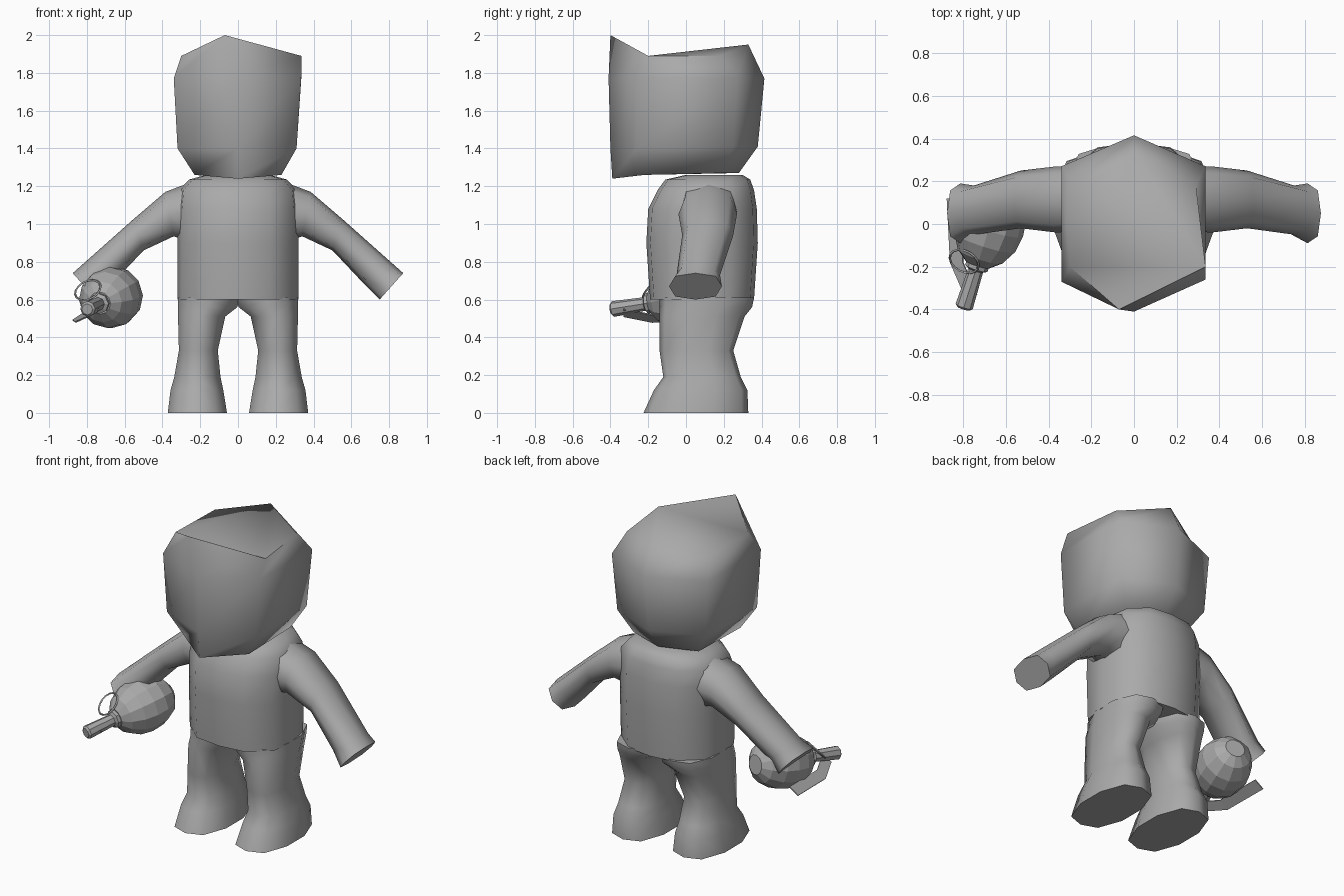
import bpy, bmesh, math
from mathutils import Vector

if "Cube" in bpy.data.objects:
    bpy.data.objects.remove(bpy.data.objects["Cube"])

grey = bpy.data.materials.new("mid_grey")
grey.diffuse_color = (0.4, 0.4, 0.4, 1)
grey.use_nodes = True
grey.node_tree.nodes["Principled BSDF"].inputs["Base Color"].default_value = grey.diffuse_color


def finish(name, bm, smooth=None):
    bmesh.ops.recalc_face_normals(bm, faces=bm.faces)
    me = bpy.data.meshes.new(name)
    bm.to_mesh(me)
    bm.free()
    ob = bpy.data.objects.new(name, me)
    bpy.context.collection.objects.link(ob)
    me.materials.append(grey)
    if smooth:
        for o in bpy.context.selected_objects:
            o.select_set(False)
        ob.select_set(True)
        bpy.context.view_layer.objects.active = ob
        bpy.ops.object.shade_smooth_by_angle(angle=math.radians(smooth))
    return ob


def loft(name, rings, smooth=None, mirror=False):
    """Skin a stack of equal rings and cap both ends."""
    bm = bmesh.new()
    sides = (1, -1) if mirror else (1,)
    for s in sides:
        vs = [[bm.verts.new((p[0] * s, p[1], p[2])) for p in r] for r in rings]
        n = len(vs[0])
        for a, b in zip(vs, vs[1:]):
            for i in range(n):
                j = (i + 1) % n
                bm.faces.new((a[i], a[j], b[j], b[i]))
        bm.faces.new(vs[0])
        bm.faces.new(vs[-1])
    return finish(name, bm, smooth)


def ring(centre, u, v, n=12, power=2.0, start=0.0):
    """Rounded-square ring spanned by the half axes u and v."""
    pts = []
    for i in range(n):
        a = start + math.tau * i / n
        c, s = math.cos(a), math.sin(a)
        k = (abs(c) ** power + abs(s) ** power) ** (-1 / power)
        pts.append(Vector(centre) + Vector(u) * (c * k) + Vector(v) * (s * k))
    return pts


def flat_ring(x0, x1, y0, y1, z, **kw):
    return ring(((x0 + x1) / 2, (y0 + y1) / 2, z),
                ((x1 - x0) / 2, 0, 0), (0, (y1 - y0) / 2, 0), **kw)


# Head: hexagonal, with a ridge down the front and an uneven crown
loft("head", [
    [(0, -.39, 1.24), (.23, -.22, 1.26), (.23, .2, 1.27),
     (0, .28, 1.27), (-.23, .2, 1.27), (-.23, -.22, 1.26)],
    [(0, -.4, 1.4), (.31, -.26, 1.4), (.31, .25, 1.41),
     (0, .38, 1.41), (-.32, .25, 1.41), (-.32, -.26, 1.4)],
    [(0, -.41, 1.77), (.335, -.26, 1.78), (.335, .27, 1.77),
     (0, .415, 1.77), (-.34, .27, 1.77), (-.34, -.27, 1.77)],
    [(-.07, -.4, 2), (.335, -.2, 1.89), (.29, .18, 1.89),
     (0, .33, 1.95), (-.29, .18, 1.89), (-.30, -.2, 1.89)],
], 75)

# Torso: rounded shirt with a straight hem
loft("torso", [flat_ring(-w, w, f, b, z, power=2.7) for w, f, b, z in (
    (.32, -.19, .36, .6), (.32, -.21, .38, .9), (.32, -.20, .375, 1.08),
    (.31, -.15, .36, 1.18), (.26, -.11, .34, 1.235), (.17, .0, .3, 1.26))], 60)

# Legs: flared feet, narrow knees, meeting in an arch
loft("legs", [flat_ring(x0, x1, f, b, z, n=10, power=2.6, start=math.pi / 10)
              for x0, x1, f, b, z in (
    (.055, .375, -.225, .33, 0), (.075, .36, -.17, .325, .12),
    (.09, .34, -.12, .29, .19), (.105, .315, -.14, .25, .33),
    (.065, .32, -.14, .31, .51), (0, .32, -.14, .35, .56),
    (-.01, .32, -.14, .36, .61))], 60, mirror=True)

# Arms: straight tapering sleeves ending in a flat cut hand
arm = []
for tx, tz, bx, bz, f, b in ((.20, 1.24, .24, .90, -.03, .27),
                             (.385, 1.17, .34, .935, -.04, .27),
                             (.56, 1.02, .50, .86, -.02, .25),
                             (.83, .78, .67, .68, -.05, .18),
                             (.875, .74, .75, .6, -.09, .19)):
    arm.append(ring(((tx + bx) / 2, (f + b) / 2, (tz + bz) / 2),
                    ((tx - bx) / 2, 0, (tz - bz) / 2), (0, (b - f) / 2, 0),
                    n=8, power=2.6))
loft("arms", arm, 60, mirror=True)

# Grenade body and neck share one tilted axis
axis = Vector((-.3, -.94, -.15)).normalized()
side = axis.cross(Vector((0, 0, 1))).normalized()
up = side.cross(axis)
mid = Vector((-.675, -.01, .61))


def around(t, r, n=12):
    return ring(mid + axis * t, side * r, up * r, n=n)


loft("grenade_body", [around(t, r) for t, r in (
    (-.2, .06), (-.16, .115), (-.08, .155), (0, .163), (.08, .15),
    (.15, .11), (.19, .06))])
loft("grenade_neck", [around(t, r, 8) for t, r in (
    (.17, .055), (.21, .055), (.22, .036), (.40, .042), (.41, .03))])

# Safety lever: thin bent strip beside the body
width = Vector((.03, 0, .02))
thick = Vector((-.002, 0, .003))
path = [(-.765, -.33, .53), (-.83, -.18, .5), (-.845, .12, .51)]
loft("safety_lever", [[Vector(p) + a * width + b * thick for a, b in
                       ((1, 1), (-1, 1), (-1, -1), (1, -1))] for p in path])

# Pull ring: thin hoop tilted beside the neck
normal = Vector((-.35, -.65, .67)).normalized()
e1 = normal.cross(Vector((0, 0, 1))).normalized()
e2 = normal.cross(e1)
bm = bmesh.new()
hoop = []
for i in range(16):
    a = math.tau * i / 16
    out = e1 * math.cos(a) + e2 * math.sin(a)
    c = Vector((-.795, -.175, .65)) + out * .072
    hoop.append([bm.verts.new(p) for p in ring(c, out * .006, normal * .006, n=4)])
for i in range(16):
    a, b = hoop[i], hoop[(i + 1) % 16]
    for j in range(4):
        bm.faces.new((a[j], a[(j + 1) % 4], b[(j + 1) % 4], b[j]))
finish("pull_ring", bm)
